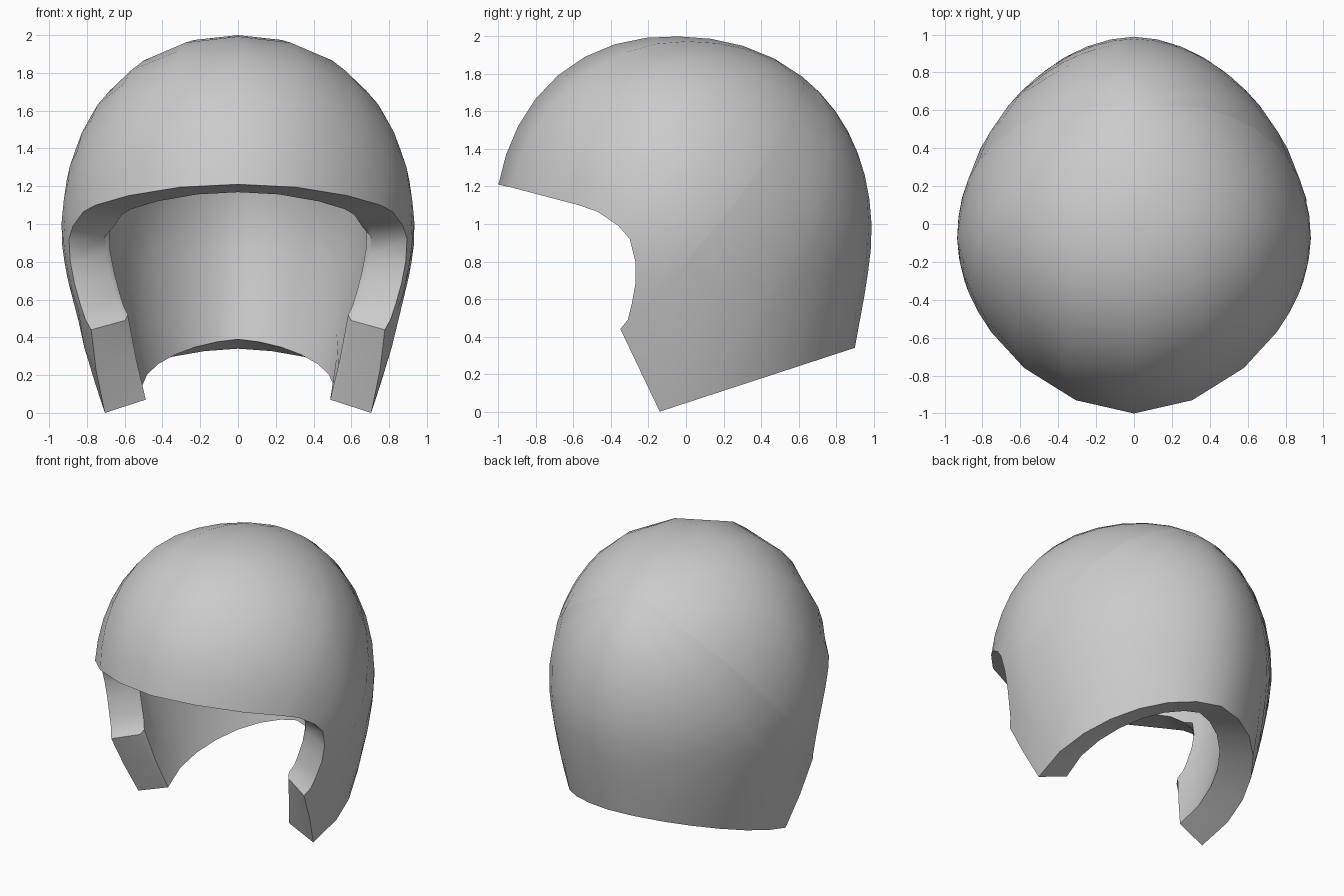
import bpy, bmesh, math
from mathutils import Vector

if "Cube" in bpy.data.objects:
    bpy.data.objects.remove(bpy.data.objects["Cube"])

CENTRE = Vector((0, -0.07, 1.0))
POLE = Vector((0, 0.66, 0.75)).normalized()
WIDTH, FRONT, BACK, P, Q = 0.935, 0.953, 1.06, 1.82, 2.2
THICK, ROWS = 0.23, 12


def ring_scale(z, b):
    """Relative ring size at height z; the back narrows less than the sides."""
    if z > 0.93:
        t = min((z - 0.93) / 1.07, 1.0)
        return (1 - t ** Q) ** (1 / Q)
    k = 0.24 - 0.085 * min(max(b, 0), 1)
    return 1 - k * ((0.93 - z) / 0.93) ** 1.335


def y_ratio(y):
    return (y + 0.07) / (BACK if y > -0.07 else FRONT)


def field(p):
    """Negative inside the outer dome, positive outside."""
    b = y_ratio(p.y)
    r = (abs(p.x / WIDTH) ** P + abs(b) ** P) ** (1 / P)
    if p.z > 0.93:
        return (r ** Q + ((p.z - 0.93) / 1.07) ** Q) ** (1 / Q) - 1
    return r - ring_scale(p.z, b)


def normal(p):
    e = 0.004
    axes = [Vector((e, 0, 0)), Vector((0, e, 0)), Vector((0, 0, e))]
    return Vector([field(p + a) - field(p - a) for a in axes]).normalized()


def project(d):
    lo, hi = 0.2, 2.0
    for _ in range(40):
        mid = (lo + hi) / 2
        if field(CENTRE + d * mid) < 0:
            lo = mid
        else:
            hi = mid
    return CENTRE + d * lo


# rim outline in side view: brim, face opening, cheek, sloping bottom
rim = [(-1, 1.21), (-.93, 1.195), (-.76, 1.15), (-.57, 1.1), (-.47, 1.065),
       (-.36, .99), (-.30, .92), (-.27, .8), (-.27, .68), (-.29, .57),
       (-.31, .49), (-.35, .44), (-.245, .22), (-.14, 0)]
rim += [(y, 0.34 * (y + 0.14) / 1.04) for y in (.1, .3, .48, .64, .77, .86, .9)]
half = []
for i, (y, z) in enumerate(rim):
    b = y_ratio(y)
    s = ring_scale(z, b)
    x = WIDTH * max(s ** P - abs(b) ** P, 0) ** (1 / P)
    half.append((Vector((0 if i in (0, len(rim) - 1) else x, y, z)), 6 <= i <= 11))
loop = half + [(Vector((-p.x, p.y, p.z)), c) for p, c in half[-2:0:-1]]

# shell: outer and inner skins fan out from the crown to the rim
bm = bmesh.new()
top = project(POLE)
crown_out = bm.verts.new(top)
crown_in = bm.verts.new(top - normal(top) * THICK)
columns = []
for edge, cheek in loop:
    d = (edge - CENTRE).normalized()
    pts = [project(POLE.slerp(d, k / ROWS)) for k in range(1, ROWS)] + [edge]
    outer = [bm.verts.new(p) for p in pts]
    inside = [p - normal(p) * THICK for p in pts]
    if cheek:  # bevelled inner lip beside the face opening
        inside[-1] += (inside[-2] - inside[-1]).normalized() * 0.03
    lip = bm.verts.new(edge - normal(edge) * (THICK - 0.03))
    inner = [bm.verts.new(p) for p in reversed(inside)]
    columns.append([crown_out] + outer + [lip] + inner + [crown_in])

for i, a in enumerate(columns):
    c = columns[(i + 1) % len(columns)]
    for k in range(len(a) - 1):
        quad = []
        for v in (a[k], a[k + 1], c[k + 1], c[k]):
            if v not in quad:
                quad.append(v)
        bm.faces.new(quad)
bmesh.ops.recalc_face_normals(bm, faces=bm.faces)
mesh = bpy.data.meshes.new("helmet_shell")
bm.to_mesh(mesh)
bm.free()

shell = bpy.data.objects.new("helmet_shell", mesh)
bpy.context.collection.objects.link(shell)
grey = bpy.data.materials.new("light_grey")
grey.diffuse_color = (0.6, 0.6, 0.6, 1)
grey.use_nodes = True
grey.node_tree.nodes["Principled BSDF"].inputs["Base Color"].default_value = grey.diffuse_color
mesh.materials.append(grey)
bpy.context.view_layer.objects.active = shell
shell.select_set(True)
bpy.ops.object.shade_smooth_by_angle(angle=math.radians(35))
